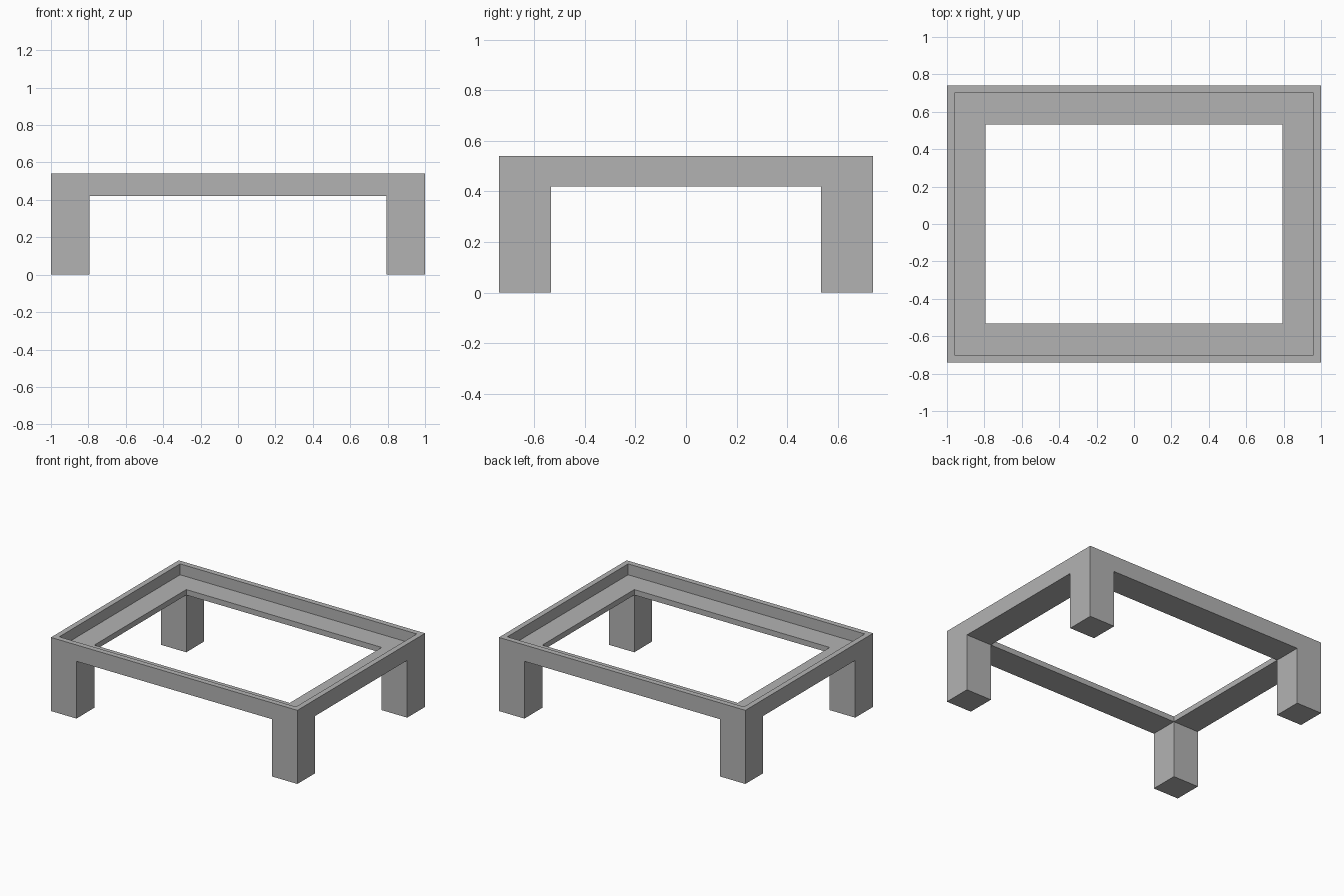
import bpy, bmesh, math
from mathutils import Vector

cube = bpy.data.objects.get("Cube")
if cube:
    bpy.data.objects.remove(cube, do_unlink=True)

HALF_X, HALF_Y = 1.0, 0.74       # outer half sizes
LIP, RAIL = 0.04, 0.207          # lip width, full rail width
TOP, LEDGE, UNDER = 0.54, 0.46, 0.42

# Single flat colour
grey = bpy.data.materials.new("plain grey")
grey.use_nodes = True
colour = (0.45, 0.45, 0.45, 1)
grey.diffuse_color = colour
grey.node_tree.nodes["Principled BSDF"].inputs["Base Color"].default_value = colour

bm = bmesh.new()

# Rail cross-section as (inset, height), carried round the rectangle
profile = [(0, UNDER), (0, TOP), (LIP, TOP), (LIP, LEDGE), (RAIL, LEDGE), (RAIL, UNDER)]
corners = [(-1, -1), (1, -1), (1, 1), (-1, 1)]
rings = [[bm.verts.new((sx * (HALF_X - inset), sy * (HALF_Y - inset), z))
          for sx, sy in corners] for inset, z in profile]
for i, ring in enumerate(rings):
    nxt = rings[(i + 1) % len(rings)]
    for k in range(4):
        n = (k + 1) % 4
        bm.faces.new((ring[k], ring[n], nxt[n], nxt[k]))
bmesh.ops.recalc_face_normals(bm, faces=bm.faces)

# Cut lines marking the leg squares at the corners
leg_x, leg_y = HALF_X - RAIL, HALF_Y - RAIL
for s in (-1, 1):
    for co, no in (((s * leg_x, 0, 0), (1, 0, 0)), ((0, s * leg_y, 0), (0, 1, 0))):
        bmesh.ops.bisect_plane(bm, geom=bm.verts[:] + bm.edges[:] + bm.faces[:],
                               plane_co=co, plane_no=no, dist=1e-5)

# Legs drawn down from the corner squares of the underside
bm.normal_update()
feet = []
for f in bm.faces:
    c = f.calc_center_median()
    if f.normal.z < -0.9 and c.z < UNDER + 0.01 and abs(c.x) > leg_x and abs(c.y) > leg_y:
        feet.append(f)
out = bmesh.ops.extrude_face_region(bm, geom=feet)
bmesh.ops.delete(bm, geom=[f for f in feet if f.is_valid], context='FACES')
bmesh.ops.translate(bm, vec=Vector((0, 0, -UNDER)),
                    verts=[v for v in out["geom"] if isinstance(v, bmesh.types.BMVert)])

# Merge flat neighbours into clean faces
bmesh.ops.remove_doubles(bm, verts=bm.verts, dist=1e-5)
bmesh.ops.dissolve_limit(bm, angle_limit=math.radians(1), verts=bm.verts, edges=bm.edges)
bmesh.ops.recalc_face_normals(bm, faces=bm.faces)

mesh = bpy.data.meshes.new("table_frame")
bm.to_mesh(mesh)
bm.free()
mesh.materials.append(grey)
frame = bpy.data.objects.new("table_frame", mesh)
bpy.context.scene.collection.objects.link(frame)
